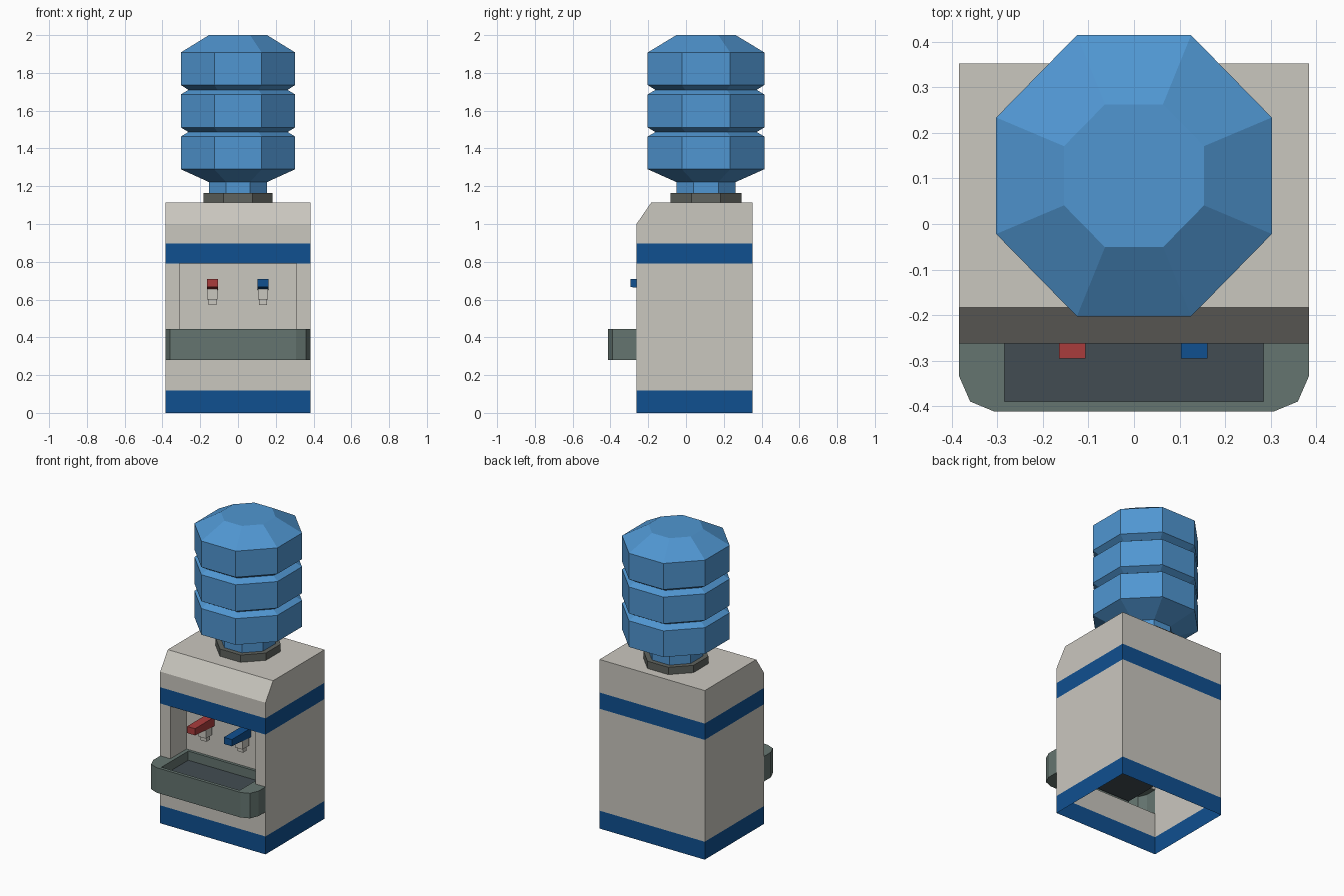
import bpy, bmesh, math
from mathutils import Vector

cube = bpy.data.objects.get("Cube")
if cube:
    bpy.data.objects.remove(cube, do_unlink=True)


def material(name, r, g, b):
    m = bpy.data.materials.new(name)
    m.use_nodes = True
    m.diffuse_color = (r, g, b, 1)
    m.node_tree.nodes["Principled BSDF"].inputs["Base Color"].default_value = (r, g, b, 1)
    return m


CREAM = material("warm_white", 0.59, 0.57, 0.52)
BAND = material("deep_blue", 0.005, 0.08, 0.28)
BOTTLE = material("bottle_blue", 0.08, 0.305, 0.64)
TRAY = material("grey_green", 0.13, 0.178, 0.162)
FLOOR = material("dark_slate", 0.055, 0.073, 0.085)
COLLAR = material("collar_grey", 0.115, 0.125, 0.112)
RED = material("red", 0.4, 0.045, 0.045)


def finish(name, bm, *mats):
    mesh = bpy.data.meshes.new(name)
    bm.to_mesh(mesh)
    bm.free()
    for m in mats:
        mesh.materials.append(m)
    obj = bpy.data.objects.new(name, mesh)
    bpy.context.collection.objects.link(obj)
    return obj


def face(bm, pts, index=0):
    f = bm.faces.new([bm.verts.new(p) for p in pts])
    f.material_index = index
    return f


def extrude_x(bm, profile, x0, x1):
    """Closed prism from a (y, z) profile."""
    f = face(bm, [(x0, y, z) for y, z in profile])
    new = bmesh.ops.extrude_face_region(bm, geom=[f])["geom"]
    bmesh.ops.translate(bm, vec=(x1 - x0, 0, 0),
                        verts=[v for v in new if isinstance(v, bmesh.types.BMVert)])
    bmesh.ops.recalc_face_normals(bm, faces=bm.faces)


def box(name, lo, hi, mat):
    bm = bmesh.new()
    extrude_x(bm, [(lo[1], lo[2]), (hi[1], lo[2]), (hi[1], hi[2]), (lo[1], hi[2])], lo[0], hi[0])
    return finish(name, bm, mat)


def octagon_lathe(name, profile, mat, y=0.106):
    """Eight-sided solid from (flat radius, z) rings, flats facing front."""
    bm = bmesh.new()
    rings = []
    for r, z in profile:
        c = r / math.cos(math.pi / 8)
        angles = [(i + 0.5) * math.pi / 4 for i in range(8)]
        rings.append([bm.verts.new((0.98 * c * math.cos(a), y + c * math.sin(a), z)) for a in angles])
    for low, high in zip(rings, rings[1:]):
        for i in range(8):
            j = (i + 1) % 8
            bm.faces.new((low[i], low[j], high[j], high[i]))
    bm.faces.new(rings[0][::-1])
    bm.faces.new(rings[-1])
    return finish(name, bm, mat)


W, FRONT, BACK, TOP = 0.384, -0.262, 0.353, 1.115
NW, NICHE_BACK = 0.31, -0.093
TRAY_LOW, TRAY_TOP, NICHE_TOP = 0.28, 0.445, 0.79

# Cabinet shell: open below, sliced for the stripes and the front opening
bm = bmesh.new()
extrude_x(bm, [(FRONT, 0), (BACK, 0), (BACK, TOP), (-0.183, TOP), (FRONT, 1.0)], -W, W)
cuts = [((0, 0, z), (0, 0, 1)) for z in (0.118, TRAY_LOW, TRAY_TOP, NICHE_TOP, 0.897)]
cuts += [((x, 0, 0), (1, 0, 0)) for x in (-NW, NW)]
for co, no in cuts:
    bmesh.ops.bisect_plane(bm, geom=bm.verts[:] + bm.edges[:] + bm.faces[:],
                           plane_co=co, plane_no=no)
doomed = []
for f in bm.faces:
    c = f.calc_center_median()
    on_front = abs(c.y - FRONT) < 0.001
    behind_tray = TRAY_LOW < c.z < TRAY_TOP
    in_niche = TRAY_TOP < c.z < NICHE_TOP and abs(c.x) < NW
    if c.z < 0.001 or (on_front and (behind_tray or in_niche)):
        doomed.append(f)
    f.material_index = int(c.z < 0.118 or NICHE_TOP < c.z < 0.897)
bmesh.ops.delete(bm, geom=doomed, context='FACES')
finish("cabinet", bm, CREAM, BAND)

# Recess behind the taps
bm = bmesh.new()
face(bm, [(-NW, NICHE_BACK, TRAY_TOP), (NW, NICHE_BACK, TRAY_TOP),
          (NW, NICHE_BACK, NICHE_TOP), (-NW, NICHE_BACK, NICHE_TOP)])
face(bm, [(-NW, FRONT, NICHE_TOP), (-NW, NICHE_BACK, NICHE_TOP),
          (NW, NICHE_BACK, NICHE_TOP), (NW, FRONT, NICHE_TOP)])
for s in (-1, 1):
    side = [(s * NW, FRONT, TRAY_TOP), (s * NW, NICHE_BACK, TRAY_TOP),
            (s * NW, NICHE_BACK, NICHE_TOP), (s * NW, FRONT, NICHE_TOP)]
    face(bm, side if s < 0 else side[::-1])
finish("tap_recess", bm, CREAM)

# Drip tray: half outline from front centre to back centre, mirrored
outer = [(0, -0.412), (0.307, -0.412), (0.36, -0.39), (W, -0.335), (W, FRONT),
         (NW, FRONT), (NW, NICHE_BACK), (0, NICHE_BACK)]
IX, IF, IB, FZ = 0.285, -0.39, -0.112, 0.385
inner = [(0, IF), (IX, IF), (IX, IF), (IX, -0.335), (IX, FRONT), (IX, FRONT), (IX, IB), (0, IB)]
bm = bmesh.new()
for i in range(7):
    a, b, c, d = outer[i], outer[i + 1], inner[i + 1], inner[i]
    if i != 4:
        rim = [a, b, c] + ([d] if d != c else [])
        face(bm, [(*p, TRAY_TOP) for p in rim])
    if i < 4:
        face(bm, [(*a, TRAY_LOW), (*b, TRAY_LOW), (*b, TRAY_TOP), (*a, TRAY_TOP)])
    if c != d:
        face(bm, [(*c, FZ), (*d, FZ), (*d, TRAY_TOP), (*c, TRAY_TOP)])
face(bm, [(*p, TRAY_LOW) for p in outer[4::-1] + [(0, FRONT)]])
face(bm, [(0, IF, FZ), (IX, IF, FZ), (IX, IB, FZ), (0, IB, FZ)], 1)
bmesh.ops.remove_doubles(bm, verts=bm.verts, dist=0.0001)
tray = finish("drip_tray", bm, TRAY, FLOOR)
mirror = tray.modifiers.new("mirror", 'MIRROR')
mirror.use_axis[0] = True

# Taps: sloping lever, valve body and spout
for name, x, mat in (("hot", -0.136, RED), ("cold", 0.132, BAND)):
    bm = bmesh.new()
    extrude_x(bm, [(-0.295, 0.666), (NICHE_BACK, 0.65), (NICHE_BACK, 0.71), (-0.295, 0.71)],
              x - 0.029, x + 0.029)
    finish(name + "_lever", bm, mat)
    box(name + "_valve", (x - 0.027, -0.18, 0.6), (x + 0.027, -0.115, 0.655), CREAM)
    box(name + "_spout", (x - 0.021, -0.165, 0.572), (x + 0.021, -0.13, 0.6), CREAM)

# Bottle collar and ribbed bottle
octagon_lathe("bottle_collar", [(0.187, TOP), (0.187, 1.163)], COLLAR)
R, G, N = 0.309, 0.268, 0.157
octagon_lathe("water_bottle", [
    (N, 1.16), (N, 1.222), (R, 1.29), (R, 1.463), (G, 1.487), (R, 1.511),
    (R, 1.686), (G, 1.71), (R, 1.736), (R, 1.908), (N, 2.0)], BOTTLE)
